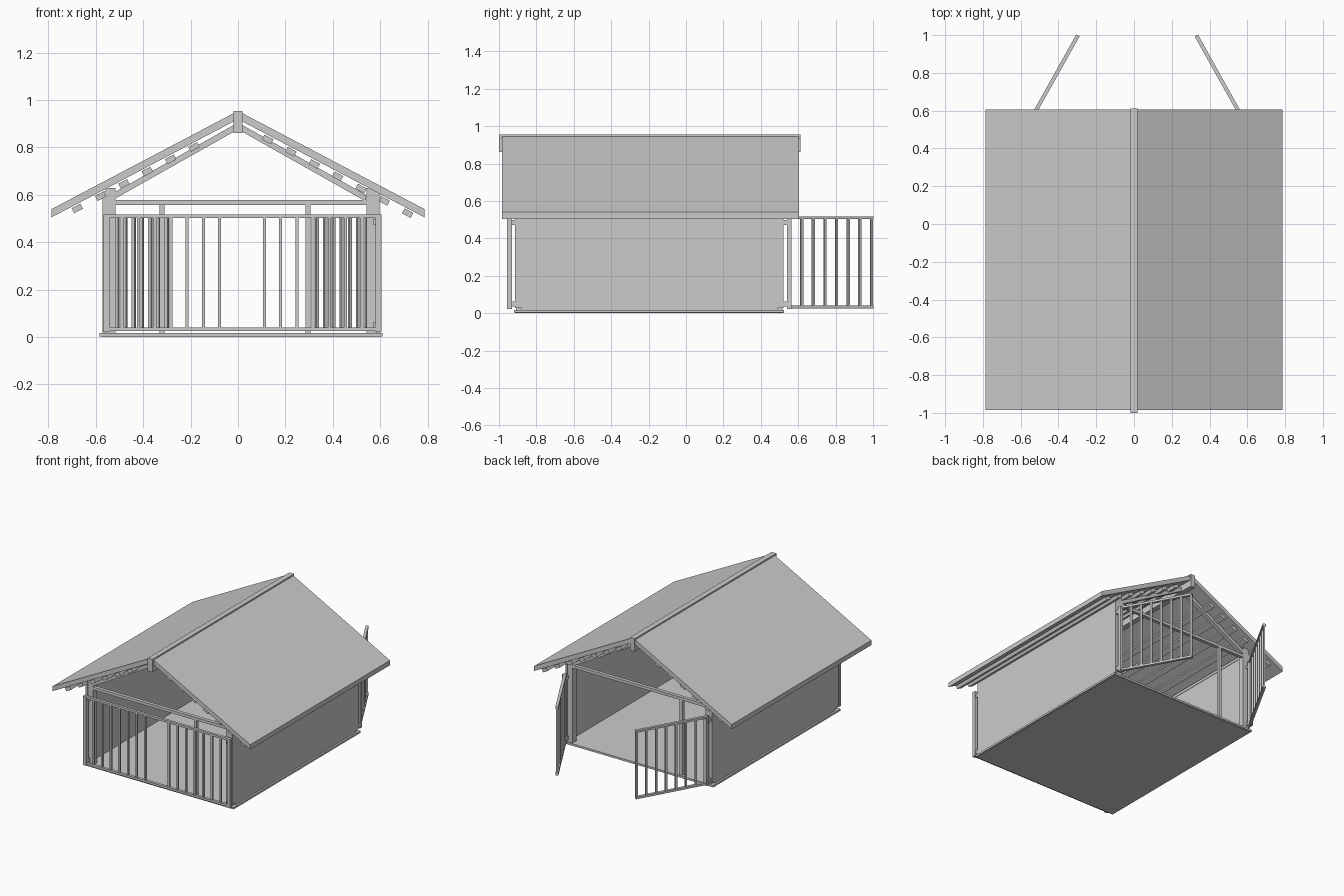
import bpy, bmesh, math
from mathutils import Matrix, Vector

if "Cube" in bpy.data.objects:
    bpy.data.objects.remove(bpy.data.objects["Cube"])


def finish(name, bm):
    bmesh.ops.recalc_face_normals(bm, faces=bm.faces)
    me = bpy.data.meshes.new(name)
    bm.to_mesh(me)
    bm.free()
    ob = bpy.data.objects.new(name, me)
    bpy.context.collection.objects.link(ob)
    return ob


def add_box(bm, x0, x1, y0, y1, z0, z1):
    centre = Vector(((x0 + x1) / 2, (y0 + y1) / 2, (z0 + z1) / 2))
    size = Matrix.Diagonal((x1 - x0, y1 - y0, z1 - z0, 1))
    bmesh.ops.create_cube(bm, size=1, matrix=Matrix.Translation(centre) @ size)


def box(name, *bounds):
    bm = bmesh.new()
    add_box(bm, *bounds)
    return finish(name, bm)


def prism(name, profile, y0, y1):
    """Extrude an x-z profile along y."""
    bm = bmesh.new()
    face = bm.faces.new([bm.verts.new((x, y0, z)) for x, z in profile])
    new = bmesh.ops.extrude_face_region(bm, geom=[face])["geom"]
    bmesh.ops.translate(bm, vec=(0, y1 - y0, 0),
                        verts=[v for v in new if isinstance(v, bmesh.types.BMVert)])
    return finish(name, bm)


def gate(name, length, bars, thick=0.02, z0=0.025, z1=0.518):
    """Barred panel running from the origin along +x."""
    bm = bmesh.new()
    t = thick / 2
    add_box(bm, 0, length, -t, t, z0, z0 + 0.015)
    add_box(bm, 0, length, -t, t, z1 - 0.015, z1)
    for c in bars:
        add_box(bm, c - 0.0065, c + 0.0065, -0.0065, 0.0065, z0 + 0.015, z1 - 0.015)
    return finish(name, bm)


SLOPE = 0.526
ANGLE = math.atan(SLOPE)

# Floor
box("floor", -0.585, 0.61, -0.92, 0.525, 0.003, 0.017)
box("floor_underside", -0.575, 0.60, -0.915, 0.52, 0.0, 0.004)

# Side walls, sill rails and corner posts
for side, x_out, s in (("left", -0.572, 1), ("right", 0.597, -1)):
    a, b = sorted((x_out, x_out + s * 0.014))
    box(side + "_wall", a, b, -0.915, 0.52, 0.027, 0.615)
    box(side + "_sill", a, b, -0.88, 0.49, 0.016, 0.028)
    a, b = sorted((x_out + s * 0.012, x_out + s * 0.055))
    for end, y in (("front", -0.91), ("back", 0.472)):
        box(f"{side}_{end}_post", a, b, y, y + 0.045, 0.016, 0.63)

# Tie beams and the single inner post at each end
box("front_tie_beam", -0.52, 0.545, -0.91, -0.885, 0.557, 0.578)
box("back_tie_beam", -0.52, 0.545, 0.49, 0.515, 0.557, 0.578)
box("front_inner_post", 0.285, 0.306, -0.91, -0.885, 0.016, 0.558)
box("back_inner_post", -0.331, -0.31, 0.49, 0.515, 0.016, 0.558)

# Roof slabs, ridge beam and rafters
for side, s in (("left", -1), ("right", 1)):
    prism(side + "_roof",
          [(s * 0.018, 0.945), (s * 0.787, 0.54), (s * 0.787, 0.505), (s * 0.018, 0.91)],
          -0.985, 0.605)
    for end, y in (("front", -0.91), ("back", 0.485)):
        prism(f"{side}_{end}_rafter",
              [(s * 0.54, 0.6), (s * 0.018, 0.895), (s * 0.018, 0.866), (s * 0.54, 0.572)],
              y, y + 0.03)
box("ridge_beam", -0.019, 0.019, -1.0, 0.612, 0.862, 0.955)

# Roof battens, staggered between the two slopes
for side, s, start, count in (("left", -1, 0.186, 6), ("right", 1, 0.125, 7)):
    for i in range(count):
        x = start + i * 0.0985
        z = 0.9195 - SLOPE * x - 0.02
        ob = box(f"{side}_batten_{i + 1}", -0.021, 0.021, -0.965, 0.585, -0.012, 0.012)
        ob.location = (s * x, 0, z)
        ob.rotation_euler = (0, s * ANGLE, 0)

# Front barred panel: two groups of bars with a gap
left_bars = [0.006 + 0.0685 * i for i in range(8)]
left_bars = [b for b in left_bars if b < 0.53]
right_bars = [1.16 - b for b in left_bars]
front = gate("front_gate", 1.166, left_bars + right_bars)
front.location = (-0.563, -0.943, 0)
box("front_left_gate_post", -0.567, -0.541, -0.956, -0.93, 0.022, 0.518)
box("front_right_gate_post", 0.58, 0.605, -0.956, -0.93, 0.022, 0.518)

# Back gates, swung open
for side, hinge, tip in (("left", (-0.548, 0.55), (-0.297, 0.998)),
                         ("right", (0.58, 0.55), (0.33, 0.998))):
    d = Vector(tip) - Vector(hinge)
    n = d.length
    g = gate(side + "_back_gate", n, [0.007 + (n - 0.014) * i / 7 for i in range(8)])
    g.location = (*hinge, 0)
    g.rotation_euler = (0, 0, math.atan2(d.y, d.x))
    x = hinge[0]
    box(side + "_back_gate_post", x - 0.012, x + 0.012, 0.54, 0.565, 0.022, 0.518)

# Hinge pegs joining gates to posts
for i, z in enumerate((0.05, 0.485)):
    for side, x in (("left", -0.553), ("right", 0.583)):
        box(f"{side}_front_hinge_{i + 1}", x - 0.011, x + 0.011, -0.945, -0.9, z - 0.013, z + 0.013)
        box(f"{side}_back_hinge_{i + 1}", x - 0.011, x + 0.011, 0.51, 0.55, z - 0.013, z + 0.013)
